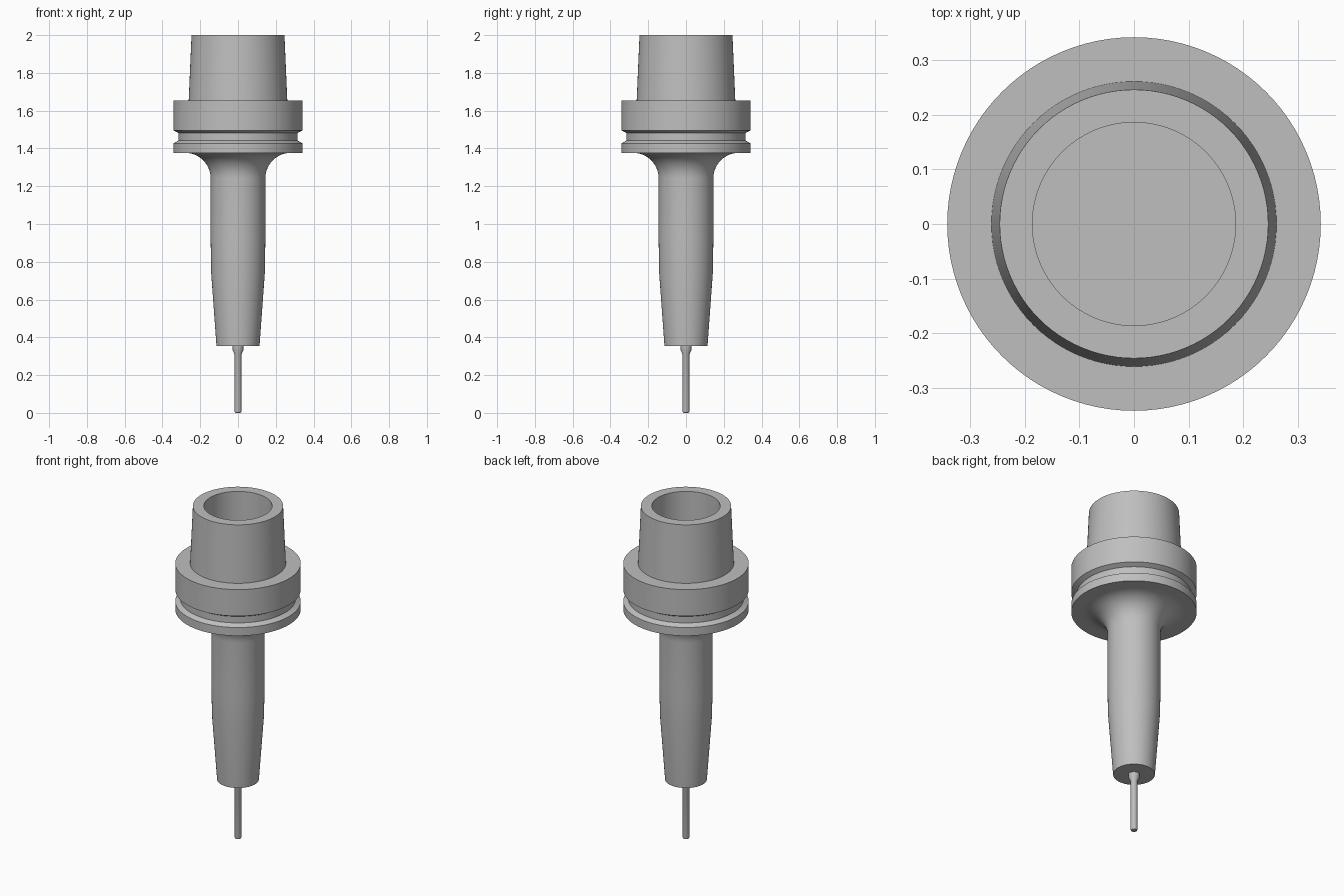
import bpy, bmesh, math

if "Cube" in bpy.data.objects:
    bpy.data.objects.remove(bpy.data.objects["Cube"])

SEGMENTS = 96

steel = bpy.data.materials.new("steel_grey")
steel.diffuse_color = (0.52, 0.52, 0.52, 1)
steel.use_nodes = True
steel.node_tree.nodes["Principled BSDF"].inputs["Base Color"].default_value = steel.diffuse_color


def lathe(name, profile):
    """Revolve (radius, z) points, listed bottom to top, around z and cap both ends."""
    bm = bmesh.new()
    rings = []
    for r, z in profile:
        rings.append([bm.verts.new((r * math.cos(2 * math.pi * i / SEGMENTS),
                                    r * math.sin(2 * math.pi * i / SEGMENTS), z))
                      for i in range(SEGMENTS)])
    for a, b in zip(rings, rings[1:]):
        for i in range(SEGMENTS):
            j = (i + 1) % SEGMENTS
            bm.faces.new((a[i], a[j], b[j], b[i]))
    bm.faces.new(rings[0][::-1])
    bm.faces.new(rings[-1])
    mesh = bpy.data.meshes.new(name)
    bm.to_mesh(mesh)
    bm.free()
    mesh.materials.append(steel)
    obj = bpy.data.objects.new(name, mesh)
    bpy.context.collection.objects.link(obj)
    bpy.ops.object.select_all(action='DESELECT')
    obj.select_set(True)
    bpy.context.view_layer.objects.active = obj
    bpy.ops.object.shade_smooth_by_angle(angle=math.radians(25))
    return obj


# Concave fillet from the neck out to the flange underside
R = 0.135
fillet = [(0.145 + R - R * math.cos(t), 1.377 - R + R * math.sin(t))
          for t in (math.pi / 2 * k / 12 for k in range(13))]

# Holder: tapered nose, neck, grooved flange, hollow taper shank
lathe("tool_holder",
      [(0.114, 0.355), (0.142, 0.74), (0.145, 0.92)] + fillet +
      [(0.342, 1.377), (0.342, 1.427),            # lower flange
       (0.315, 1.442), (0.315, 1.481),            # groove
       (0.342, 1.496), (0.342, 1.655),            # upper flange
       (0.261, 1.655), (0.246, 2.0),              # taper shank
       (0.186, 2.0), (0.186, 1.62)])              # open bore and its floor

# Cutter: shank collar, cone and slim shaft with a rounded tip edge
lathe("cutting_tool",
      [(0.013, 0.0), (0.017, 0.003), (0.0185, 0.009), (0.0185, 0.31),
       (0.030, 0.335), (0.030, 0.36)])
